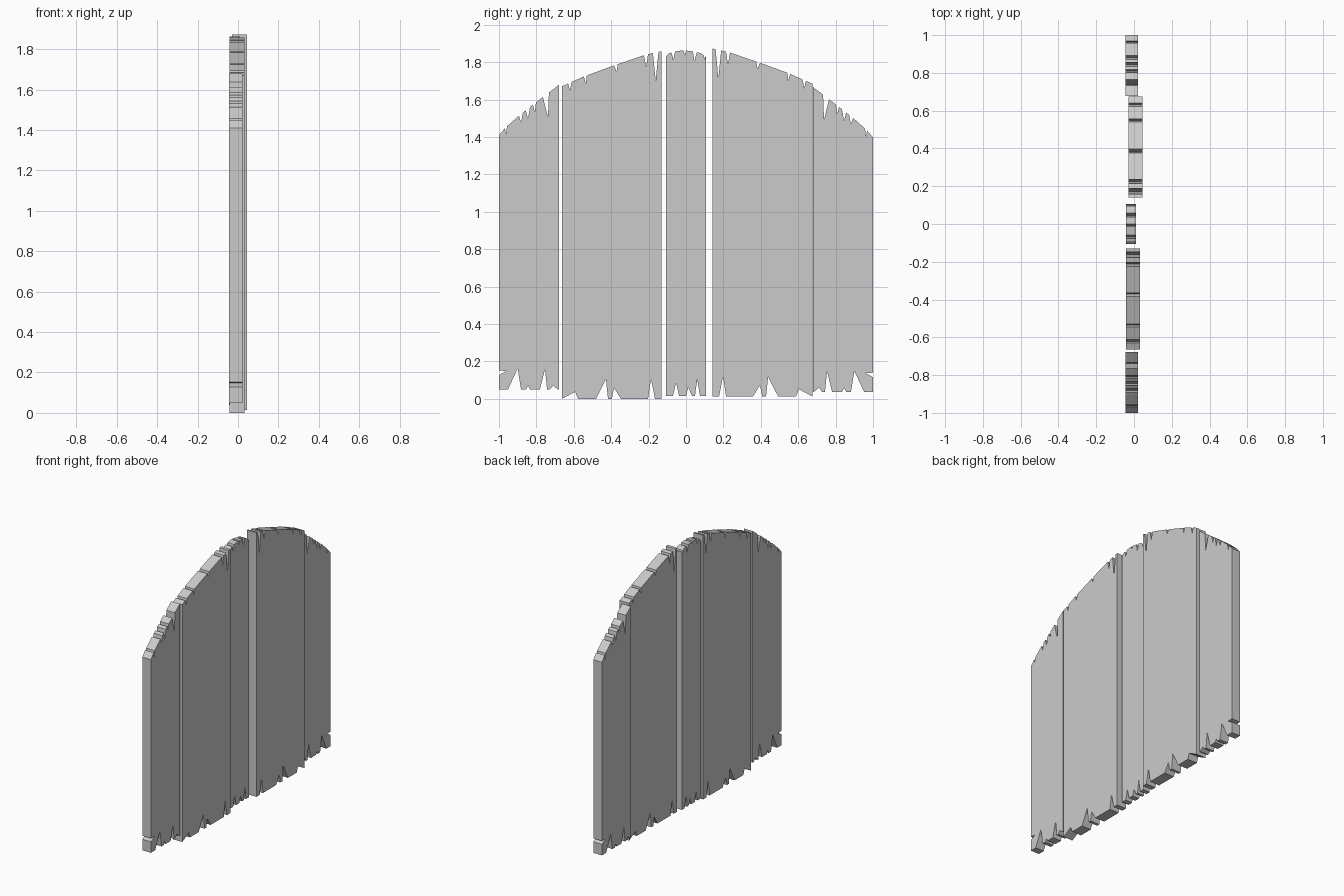
import bpy, bmesh

# Curved crest of the gate: (distance from centre, height)
CREST_MID = [(0.13, 1.859), (0.165, 1.852), (0.225, 1.837), (0.385, 1.783), (0.545, 1.724), (0.664, 1.671)]
CREST_OUTER = [(0.678, 1.68), (0.765, 1.614), (0.856, 1.543), (0.904, 1.505), (0.968, 1.447), (1.0, 1.41)]
CREST_CENTRE = [(-0.106, 1.832), (-0.09, 1.848), (-0.06, 1.857), (-0.016, 1.864), (0.037, 1.858),
                (0.08, 1.848), (0.106, 1.83)]


def height(line, y):
    for (a, za), (b, zb) in zip(line, line[1:]):
        if y <= b:
            return za + (zb - za) * (y - a) / (b - a)
    return line[-1][1]


def edge(line, splits, sign):
    """Follow a line, cutting a V split (start, tip, end, depth) wherever listed."""
    pts = [p for p in line if not any(a <= p[0] <= b for a, _, b, _ in splits)
           or p in (line[0], line[-1])]
    for a, tip, b, depth in splits:
        pts += [(a, height(line, a)), (tip, height(line, tip) + sign * depth), (b, height(line, b))]
    return sorted(set(pts))


def plank(name, crest, base, top_splits, low_splits, x0, x1, side=1, dy=0.0, dz=0.0, extra=()):
    foot = [(crest[0][0], base), (crest[-1][0], base)]
    outline = edge(foot, low_splits, 1) + list(extra) + edge(crest, top_splits, -1)[::-1]
    bm = bmesh.new()
    face = bm.faces.new([bm.verts.new((x0, side * (y + dy), z + dz)) for y, z in outline])
    ext = bmesh.ops.extrude_face_region(bm, geom=[face])
    verts = [v for v in ext["geom"] if isinstance(v, bmesh.types.BMVert)]
    bmesh.ops.translate(bm, verts=verts, vec=(x1 - x0, 0, 0))
    bmesh.ops.recalc_face_normals(bm, faces=bm.faces)
    mesh = bpy.data.meshes.new(name)
    bm.to_mesh(mesh)
    bm.free()
    bpy.context.collection.objects.link(bpy.data.objects.new(name, mesh))


# Splits in the wide inner planks
mid_top = [(0.147, 0.162, 0.177, 0.152), (0.203, 0.213, 0.225, 0.065), (0.365, 0.371, 0.385, 0.038),
           (0.53, 0.536, 0.546, 0.04), (0.612, 0.621, 0.63, 0.043)]
mid_low = [(0.166, 0.187, 0.203, 0.108), (0.348, 0.385, 0.396, 0.06), (0.417, 0.428, 0.481, 0.105),
           (0.578, 0.592, 0.663, 0.038)]
# Splits in the outer planks
out_top = [(0.733, 0.738, 0.765, 0.13), (0.802, 0.809, 0.818, 0.045), (0.834, 0.845, 0.856, 0.055),
           (0.872, 0.882, 0.893, 0.045), (0.957, 0.963, 0.968, 0.04)]
out_low = [(0.685, 0.711, 0.727, 0.022), (0.743, 0.754, 0.781, 0.11), (0.834, 0.845, 0.856, 0.022),
           (0.882, 0.9, 0.952, 0.112)]
side_split = [(1.0, 0.128), (0.96, 0.149), (1.0, 0.152)]

# Mirrored pairs, with small offsets so the boards look uneven
plank("left_inner_plank", CREST_MID, 0, mid_top, mid_low, -0.042, 0.031, -1)
plank("right_inner_plank", CREST_MID, 0, mid_top, mid_low, -0.03, 0.045, 1, 0.011, 0.014)
plank("left_outer_plank", CREST_OUTER, 0.05, out_top, out_low, -0.045, 0.022, -1, extra=side_split)
plank("right_outer_plank", CREST_OUTER, 0.05, out_top, out_low, -0.045, 0.022, 1, 0, -0.012, side_split)

# Narrow centre plank
plank("centre_plank", CREST_CENTRE, 0.016,
      [(-0.078, -0.068, -0.058, 0.04), (-0.014, -0.007, 0.0, 0.025), (0.037, 0.045, 0.058, 0.05),
       (0.094, 0.1, 0.104, 0.02)],
      [(-0.07, -0.053, -0.037, 0.07), (0.0, 0.012, 0.032, 0.045), (0.048, 0.06, 0.075, 0.088)],
      -0.042, 0.011)
